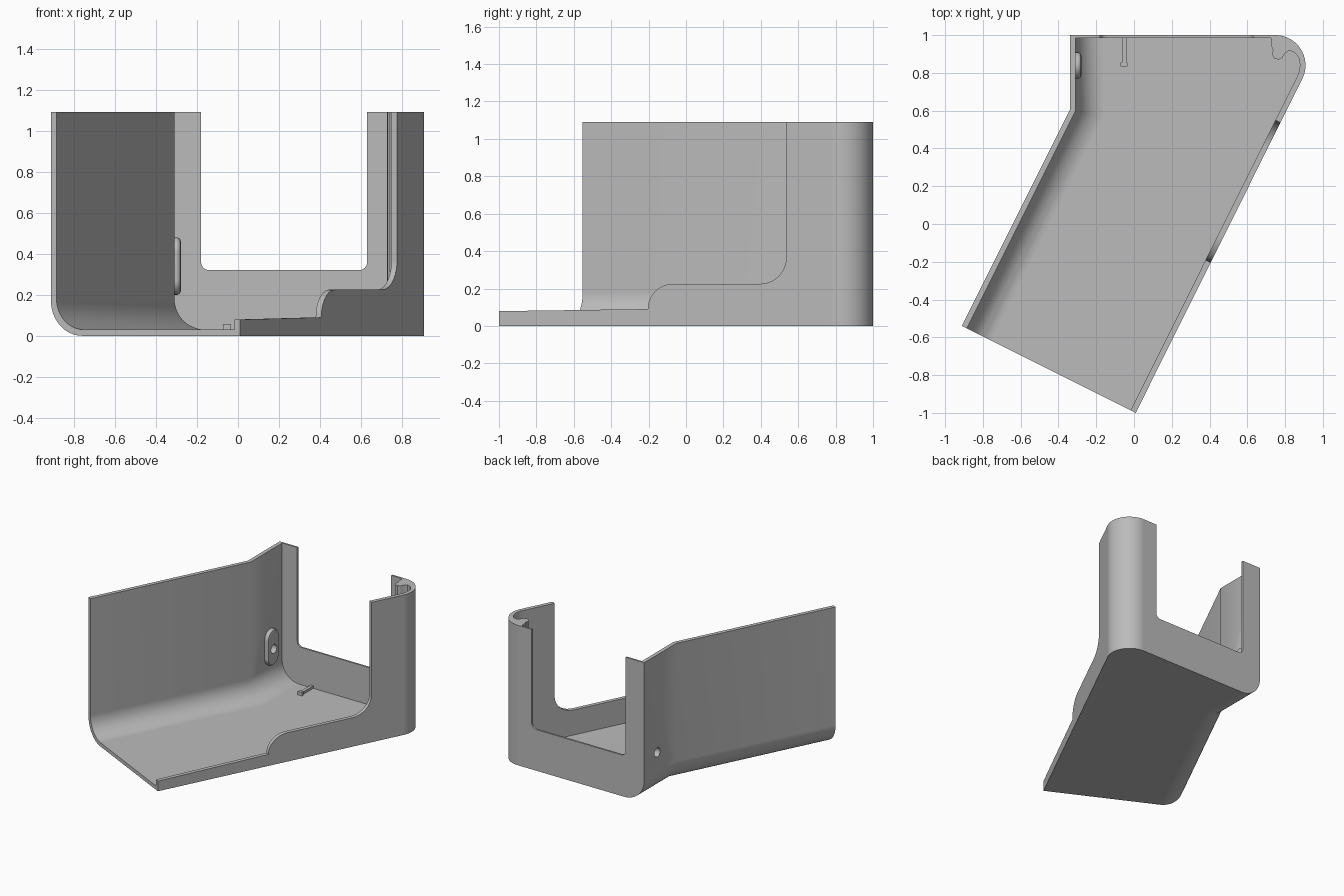
import bpy, bmesh, math
from mathutils import Vector

if "Cube" in bpy.data.objects:
    bpy.data.objects.remove(bpy.data.objects["Cube"], do_unlink=True)

grey = bpy.data.materials.new("light grey")
grey.use_nodes = True
COLOR = (0.5, 0.5, 0.5, 1)
grey.diffuse_color = COLOR
grey.node_tree.nodes["Principled BSDF"].inputs["Base Color"].default_value = COLOR

# Plan axes: u runs along the slanted walls, n points out through the right one
slant = math.atan(0.5)
u = Vector((math.sin(slant), math.cos(slant), 0))
n = Vector((math.cos(slant), -math.sin(slant), 0))
front_left = Vector((-0.912, -0.539, 0))
front_right = front_left + 1.03 * n
HEIGHT, WALL, BACK_X = 1.09, 0.03, -0.34
POST = Vector((0.748, 0.84, 0))


def loft(name, rings):
    """Closed solid through equal-sized rings of points."""
    bm = bmesh.new()
    loops = [[bm.verts.new(p) for p in ring] for ring in rings]
    for a, b in zip(loops, loops[1:]):
        for i in range(len(a)):
            j = (i + 1) % len(a)
            bm.faces.new((a[i], a[j], b[j], b[i]))
    bm.faces.new(loops[0])
    bm.faces.new(loops[-1])
    bmesh.ops.recalc_face_normals(bm, faces=bm.faces)
    mesh = bpy.data.meshes.new(name)
    bm.to_mesh(mesh)
    bm.free()
    mesh.materials.append(grey)
    ob = bpy.data.objects.new(name, mesh)
    bpy.context.collection.objects.link(ob)
    return ob


def arc(cx, cy, r, start, end, steps=10):
    angles = [math.radians(start + (end - start) * i / steps) for i in range(steps + 1)]
    return [(cx + r * math.cos(a), cy + r * math.sin(a)) for a in angles]


def box(name, lo, hi):
    base = [(lo[0], lo[1]), (hi[0], lo[1]), (hi[0], hi[1]), (lo[0], hi[1])]
    return loft(name, [[(x, y, z) for x, y in base] for z in (lo[2], hi[2])])


def combine(target, tool, operation):
    mod = target.modifiers.new(operation.lower(), "BOOLEAN")
    mod.operation, mod.solver, mod.object = operation, "EXACT", tool
    bpy.context.view_layer.objects.active = target
    bpy.ops.object.modifier_apply(modifier=mod.name)
    bpy.data.objects.remove(tool, do_unlink=True)


def footprint(d, inset, back, extend, corner, z):
    """Plan outline whose left side is moved in by d."""
    a = front_left + d * n
    elbow = a + u * ((BACK_X + d - a.x) / u.x)
    pts = [(BACK_X + d, back), elbow.xy, (a - extend * u).xy,
           (front_right - inset * n - extend * u).xy] + corner
    return [(p[0], p[1], z) for p in pts]


def tray(name, inset, back, extend, corner, floor, top, radius):
    """Solid with a rounded lower left edge."""
    rings = []
    for i in range(13):
        t = math.radians(90 * i / 12)
        d = inset + radius * (1 - math.sin(t))
        z = floor + radius * (1 - math.cos(t))
        rings.append(footprint(d, inset, back, extend, corner, z))
    rings.append(footprint(inset, inset, back, extend, corner, top))
    return loft(name, rings)


# Shell with rounded back corner, hollowed so that a hooked post remains inside
deg = -math.degrees(slant)
outer_corner = arc(POST.x, POST.y, 0.16, deg, 90, 20)
hook = [(0.845, 0.912), (0.82, 0.918), (0.8, 0.905), (0.785, 0.88), (0.765, 0.87),
        (0.742, 0.877), (0.73, 0.9), (0.736, 0.92), (0.726, 0.945), (0.726, 0.986)]
inner_corner = arc(POST.x, POST.y, 0.16 - WALL, deg, 20, 8) + hook
shell = tray("shell", 0, 1.0, 0, outer_corner, 0, HEIGHT, 0.17)
hollow = tray("hollow_cutter", WALL, 0.986, 0.2, inner_corner, WALL, HEIGHT + 0.2, 0.15)
combine(shell, hollow, "DIFFERENCE")

# Back opening with rounded lower corners
opening = (arc(-0.14, 0.36, 0.04, 180, 270) + arc(0.59, 0.36, 0.04, 270, 360)
           + [(0.63, 1.3), (-0.18, 1.3)])
window = loft("window_cutter", [[(x, y, z) for x, z in opening] for y in (0.94, 1.1)])
combine(shell, window, "DIFFERENCE")

# Stepped rim of the right wall, given as y and z on its outer face
rim = ([(-1.3, 1.3), (-1.3, 0.075)]
       + arc(-0.07, 0.09, 0.135, 180, 90) + arc(0.395, 0.365, 0.14, 270, 360)
       + [(0.535, 1.3)])
rings = [[front_right + u * ((y - front_right.y) / u.y) + n * side + Vector((0, 0, z))
          for y, z in rim] for side in (-0.1, 0.1)]
combine(shell, loft("rim_cutter", rings), "DIFFERENCE")

# Rounded boss on the left wall with a hole through it
def boss_ring(x, r):
    outline = arc(0.84, 0.41, r, 0, 180, 12) + arc(0.84, 0.27, r, 180, 360, 12)
    return [(x, y, z) for y, z in outline]

boss = loft("boss", [boss_ring(x, r) for x, r in
                     ((-0.325, 0.07), (-0.295, 0.07), (-0.283, 0.063), (-0.278, 0.05))])
combine(shell, boss, "UNION")
hole = loft("hole_cutter", [[(x, y, z) for y, z in arc(0.84, 0.33, 0.035, 0, 345, 23)]
                            for x in (-0.5, -0.2)])
combine(shell, hole, "DIFFERENCE")

# Small latch rib on the floor by the back wall
rib = box("latch_rib", (-0.064, 0.845, 0.025), (-0.041, 0.99, 0.05))
head = box("latch_head", (-0.072, 0.835, 0.025), (-0.034, 0.855, 0.057))
for part in (rib, head):
    combine(shell, part, "UNION")

bpy.ops.object.select_all(action="DESELECT")
shell.select_set(True)
bpy.context.view_layer.objects.active = shell
bpy.ops.object.shade_smooth_by_angle(angle=math.radians(30))
normals = shell.modifiers.new("weighted_normals", "WEIGHTED_NORMAL")
normals.keep_sharp = True
